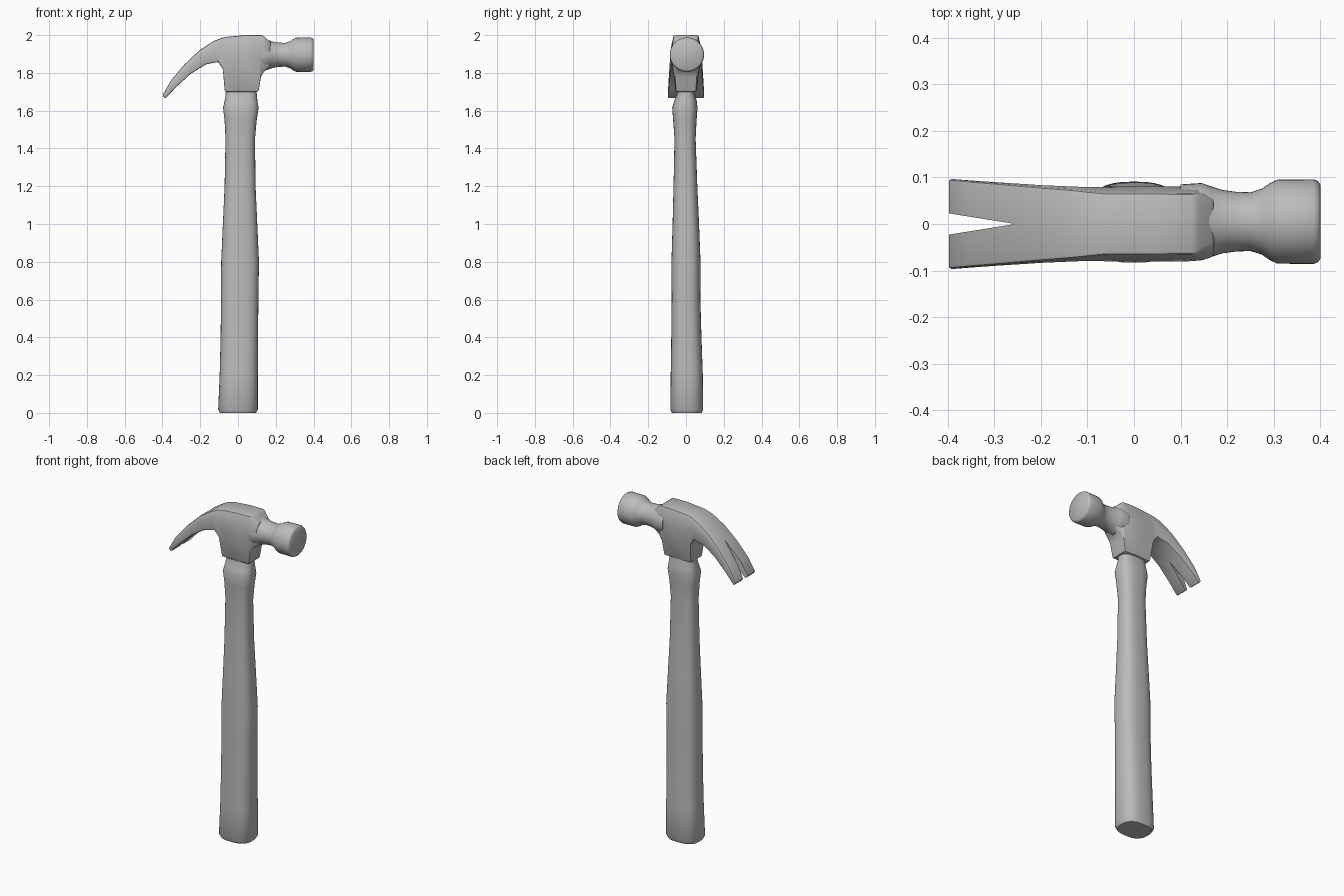
import bpy, bmesh, math

cube = bpy.data.objects.get("Cube")
if cube:
    bpy.data.objects.remove(cube, do_unlink=True)

grey = bpy.data.materials.new("plain grey")
grey.use_nodes = True
COLOUR = (0.5, 0.5, 0.5, 1)
grey.diffuse_color = COLOUR
grey.node_tree.nodes["Principled BSDF"].inputs["Base Color"].default_value = COLOUR


def select(ob):
    bpy.ops.object.select_all(action='DESELECT')
    ob.select_set(True)
    bpy.context.view_layer.objects.active = ob


def loft(name, rings):
    """Skin a list of equal-length point rings and cap both ends."""
    bm = bmesh.new()
    loops = [[bm.verts.new(p) for p in ring] for ring in rings]
    n = len(loops[0])
    for a, b in zip(loops, loops[1:]):
        for i in range(n):
            j = (i + 1) % n
            bm.faces.new((a[i], a[j], b[j], b[i]))
    bm.faces.new(loops[0])
    bm.faces.new(loops[-1])
    bmesh.ops.recalc_face_normals(bm, faces=bm.faces)
    mesh = bpy.data.meshes.new(name)
    bm.to_mesh(mesh)
    bm.free()
    mesh.materials.append(grey)
    ob = bpy.data.objects.new(name, mesh)
    bpy.context.collection.objects.link(ob)
    return ob


def smooth(ob, degrees):
    select(ob)
    bpy.ops.object.shade_smooth_by_angle(angle=math.radians(degrees))


def power(v, e):
    return math.copysign(abs(v) ** e, v)


# Handle: rounded sections, each (z, x centre, y centre, x half, y half)
SIDES = 40
sections = [
    (0.0, 0, .004, .095, .078), (.018, 0, .004, .105, .087),
    (.2, .004, .004, .101, .085), (.4, .007, .002, .099, .08),
    (.6, .009, 0, .099, .076), (.8, .011, 0, .1, .077),
    (1.0, .011, -.001, .091, .07), (1.2, .011, -.003, .082, .063),
    (1.45, .012, -.005, .078, .056), (1.55, .014, -.006, .085, .062),
    (1.615, .015, -.006, .094, .067), (1.65, .016, -.003, .087, .06),
    (1.69, .017, 0, .082, .047), (1.76, .017, 0, .078, .044),
]
rings = []
for z, cx, cy, rx, ry in sections:
    angles = [2 * math.pi * i / SIDES for i in range(SIDES)]
    rings.append([(cx + rx * power(math.cos(a), .75),
                   cy + ry * power(math.sin(a), .75), z) for a in angles])
smooth(loft("handle", rings), 40)

# Head and claw: (top x, top z, bottom x, bottom z, half widths top, middle, bottom)
stations = [
    (-.4, 1.68, -.385, 1.663, .096, .097, .096),
    (-.355, 1.76, -.33, 1.722, .092, .093, .092),
    (-.283, 1.845, -.25, 1.795, .086, .088, .086),
    (-.204, 1.92, -.17, 1.845, .079, .083, .08),
    (-.13, 1.968, -.105, 1.858, .073, .08, .076),
    (-.085, 1.986, -.08, 1.82, .068, .079, .07),
    (-.06, 1.991, -.07, 1.7, .066, .08, .052),
    (.04, 2.0, .02, 1.7, .066, .081, .055),
    (.125, 2.0, .108, 1.7, .065, .08, .052),
    (.138, 1.993, .122, 1.78, .063, .079, .055),
    (.152, 1.98, .14, 1.81, .055, .077, .055),
    (.172, 1.965, .17, 1.83, .045, .07, .045),
]
rings = []
for xt, zt, xb, zb, wt, wm, wb in stations:
    xm, zm = xt + .35 * (xb - xt), zt + .35 * (zb - zt)
    right = [(xt, -wt, zt), (xm, -wm, zm), (xb, -wb, zb)]
    rings.append(right + [(x, -y, z) for x, y, z in reversed(right)])
head = loft("claw_head", rings)
bevel = head.modifiers.new("soft edges", 'BEVEL')
bevel.width = .007
bevel.segments = 2
bevel.limit_method = 'ANGLE'
bevel.angle_limit = math.radians(40)

# Notch between the two prongs of the claw
notch = loft("notch_cutter", [[(-.255, 0, z), (-.43, .028, z), (-.43, -.028, z)]
                              for z in (1.55, 2.1)])
notch.hide_render = True
cut = head.modifiers.new("claw notch", 'BOOLEAN')
cut.operation = 'DIFFERENCE'
cut.solver = 'EXACT'
cut.object = notch
select(head)
for name in [m.name for m in head.modifiers]:
    bpy.ops.object.modifier_apply(modifier=name)
bpy.data.objects.remove(notch, do_unlink=True)
smooth(head, 32)

# Neck and striking face: turned profile along x
profile = [(.1, .08), (.145, .083), (.165, .076), (.19, .068), (.22, .064),
           (.25, .063), (.275, .071), (.292, .083), (.308, .09),
           (.385, .091), (.395, .087), (.4, .08)]
rings = []
for x, r in profile:
    angles = [2 * math.pi * i / SIDES for i in range(SIDES)]
    rings.append([(x, .005 + r * math.cos(a), 1.896 + r * math.sin(a)) for a in angles])
smooth(loft("striking_face", rings), 40)
